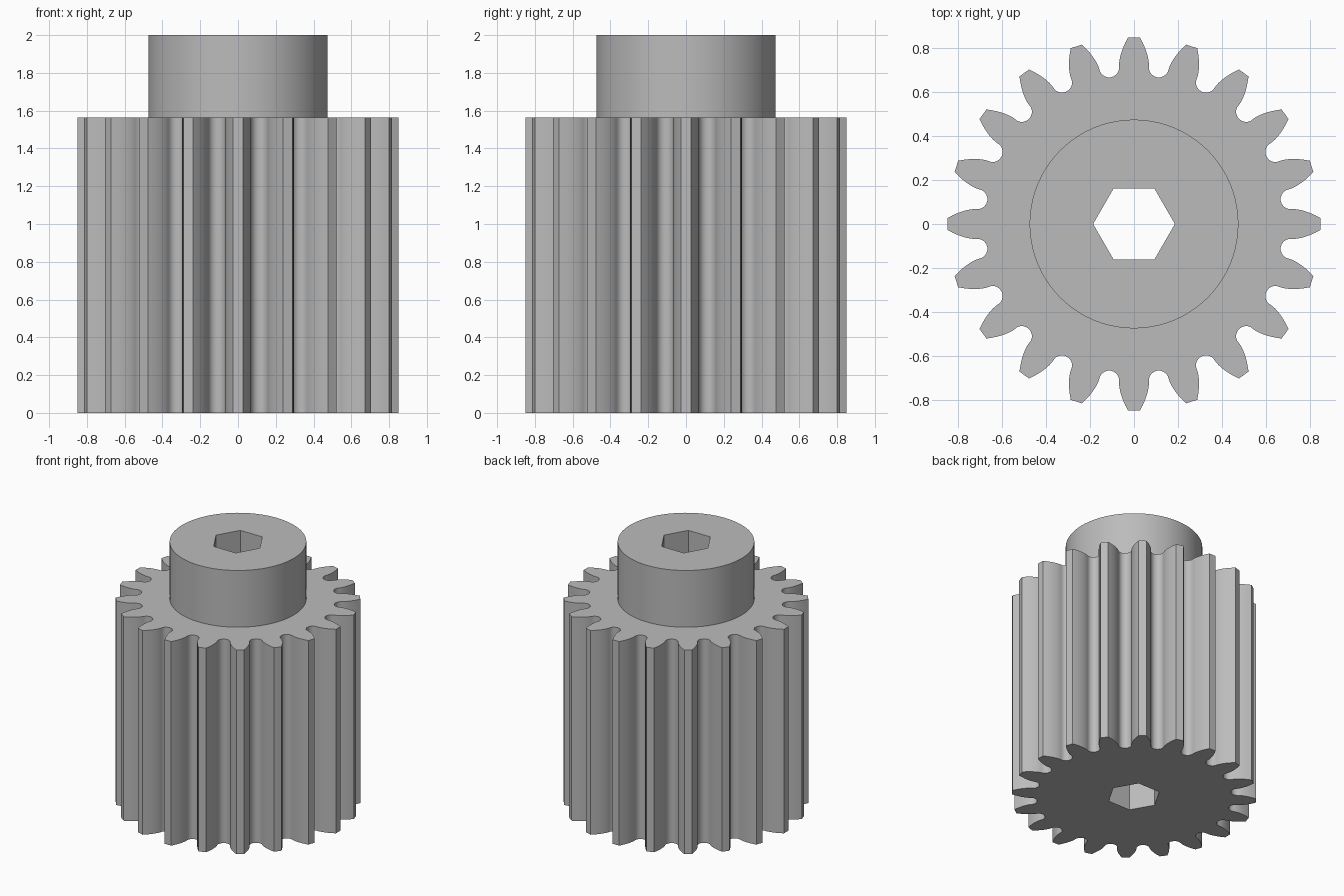
import bpy
import bmesh
from math import acos, cos, pi, radians, sin, tan
from mathutils import Vector

cube = bpy.data.objects.get("Cube")
if cube:
    bpy.data.objects.remove(cube, do_unlink=True)

TEETH = 20
TIP_R, ROOT_R = 0.85, 0.676
PITCH_R = TIP_R * TEETH / (TEETH + 2)
PRESSURE = radians(20)
BASE_R = PITCH_R * cos(PRESSURE)
GEAR_TOP, HUB_TOP = 1.565, 2.0
HUB_R, HEX_R = 0.475, 0.186


def polar(r, a):
    return Vector((r * cos(a), r * sin(a)))


def involute(a):
    return tan(a) - a


def half_angle(r):
    """Half the angle a tooth covers at radius r."""
    return pi / (2 * TEETH) + involute(PRESSURE) - involute(acos(min(1, BASE_R / r)))


def gear_outline(flank_steps=7, gap_steps=10):
    radii = [BASE_R + (TIP_R - BASE_R) * (i / flank_steps) ** 1.4
             for i in range(flank_steps + 1)]
    s = sin(pi / TEETH - half_angle(BASE_R))
    gap_c = ROOT_R / (1 - s)
    pts = []
    for t in range(TEETH):
        a = 2 * pi * t / TEETH
        pts += [polar(r, a - half_angle(r)) for r in radii]
        pts += [polar(r, a + half_angle(r)) for r in reversed(radii)]
        # rounded gap between this tooth and the next
        g = a + pi / TEETH
        pts += [polar(gap_c, g) + polar(gap_c * s, g - pi / 2 - pi * i / gap_steps)
                for i in range(1, gap_steps)]
    return pts


def polygon(r, n):
    return [polar(r, 2 * pi * i / n) for i in range(n)]


bm = bmesh.new()


def ring(points, z):
    verts = [bm.verts.new((p.x, p.y, z)) for p in points]
    return verts, [bm.edges.new((v, verts[i - 1])) for i, v in enumerate(verts)]


def wall(lower, upper):
    a, b = lower[0], upper[0]
    for i in range(len(a)):
        bm.faces.new((a[i - 1], a[i], b[i], b[i - 1]))


def cap(outer, inner):
    bmesh.ops.triangle_fill(bm, edges=outer[1] + inner[1], use_beauty=True)


teeth, hub, bore = gear_outline(), polygon(HUB_R, 80), polygon(HEX_R, 6)
teeth_low, teeth_high = ring(teeth, 0), ring(teeth, GEAR_TOP)
hub_low, hub_high = ring(hub, GEAR_TOP), ring(hub, HUB_TOP)
bore_low, bore_high = ring(bore, 0), ring(bore, HUB_TOP)

# Toothed side, hub side and hexagonal through bore
wall(teeth_low, teeth_high)
wall(hub_low, hub_high)
wall(bore_low, bore_high)
# Underside, shoulder around the hub, and hub top
cap(teeth_low, bore_low)
cap(teeth_high, hub_low)
cap(hub_high, bore_high)
bmesh.ops.recalc_face_normals(bm, faces=bm.faces[:])

mesh = bpy.data.meshes.new("pinion_gear")
bm.to_mesh(mesh)
bm.free()
gear = bpy.data.objects.new("pinion_gear", mesh)
bpy.context.collection.objects.link(gear)

# Plain grey metal
grey = bpy.data.materials.new("plain_grey")
grey.use_nodes = True
colour = (0.5, 0.5, 0.5, 1)
grey.diffuse_color = colour
grey.node_tree.nodes["Principled BSDF"].inputs["Base Color"].default_value = colour
mesh.materials.append(grey)

bpy.ops.object.select_all(action="DESELECT")
gear.select_set(True)
bpy.context.view_layer.objects.active = gear
bpy.ops.object.shade_smooth_by_angle(angle=radians(30))
